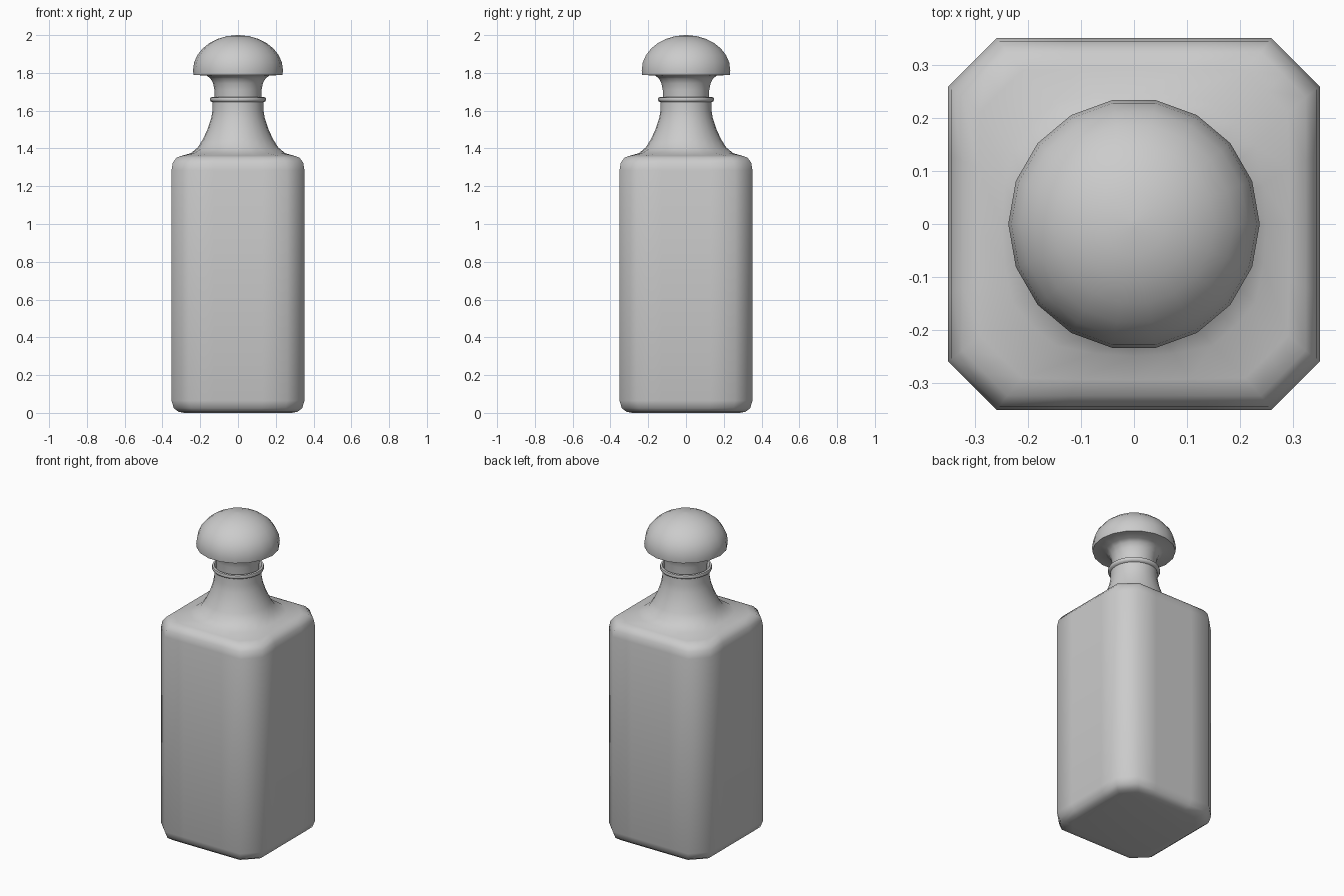
import bpy, bmesh, math

if "Cube" in bpy.data.objects:
    bpy.data.objects.remove(bpy.data.objects["Cube"])


def circle(n, r):
    return [(r * math.cos(2 * math.pi * i / n), r * math.sin(2 * math.pi * i / n))
            for i in range(n)]


def chamfered_square(h):
    # 24 points: six per quarter, corner cut at 45 degrees
    c = h * 0.26 / 0.352
    m = (h + c) / 2
    quarter = [(h, 0), (h, c / 2), (h, c), (m, m), (c, h), (c / 2, h)]
    pts = []
    for _ in range(4):
        pts += quarter
        quarter = [(-y, x) for x, y in quarter]
    return pts


def loft(name, sections):
    # sections: list of (outline points, z), capped at both ends
    bm = bmesh.new()
    rings = [[bm.verts.new((x, y, z)) for x, y in pts] for pts, z in sections]
    n = len(rings[0])
    for a, b in zip(rings, rings[1:]):
        for i in range(n):
            j = (i + 1) % n
            bm.faces.new((a[i], a[j], b[j], b[i]))
    bm.faces.new(rings[0][::-1])
    bm.faces.new(rings[-1])
    bmesh.ops.recalc_face_normals(bm, faces=bm.faces[:])
    mesh = bpy.data.meshes.new(name)
    bm.to_mesh(mesh)
    bm.free()
    obj = bpy.data.objects.new(name, mesh)
    bpy.context.collection.objects.link(obj)
    bpy.ops.object.select_all(action='DESELECT')
    obj.select_set(True)
    bpy.context.view_layer.objects.active = obj
    bpy.ops.object.shade_smooth_by_angle(angle=math.radians(62))
    return obj


# Bottle: (radius, z, roundness) from base to inner neck
bottle_profile = [
    (0.285, 0.0, 0), (0.315, 0.006, 0), (0.34, 0.025, 0), (0.352, 0.065, 0),
    (0.352, 1.285, 0), (0.345, 1.325, 0), (0.325, 1.352, 0), (0.295, 1.362, 0.1),
    (0.25, 1.375, 0.6), (0.213, 1.405, 1), (0.185, 1.45, 1), (0.16, 1.505, 1),
    (0.142, 1.56, 1), (0.135, 1.60, 1), (0.134, 1.645, 1), (0.146, 1.65, 1),
    (0.149, 1.66, 1), (0.146, 1.67, 1), (0.135, 1.672, 1), (0.128, 1.66, 1),
    (0.124, 1.60, 1)]
sections = []
for r, z, t in bottle_profile:
    pts = [(a[0] * (1 - t) + b[0] * t, a[1] * (1 - t) + b[1] * t)
           for a, b in zip(chamfered_square(r), circle(24, r))]
    sections.append((pts, z))
loft("bottle", sections)

# Stopper: plug, flared stem and domed knob, 18 sides
stopper_profile = [(0.116, 1.56), (0.122, 1.65), (0.125, 1.71), (0.132, 1.745),
                   (0.145, 1.77), (0.165, 1.785), (0.236, 1.79), (0.238, 1.815)]
for k in range(1, 8):
    a = math.radians(88 * k / 7)
    stopper_profile.append((0.238 * math.cos(a), 1.815 + 0.185 * math.sin(a)))
loft("stopper", [(circle(18, r), z) for r, z in stopper_profile])
